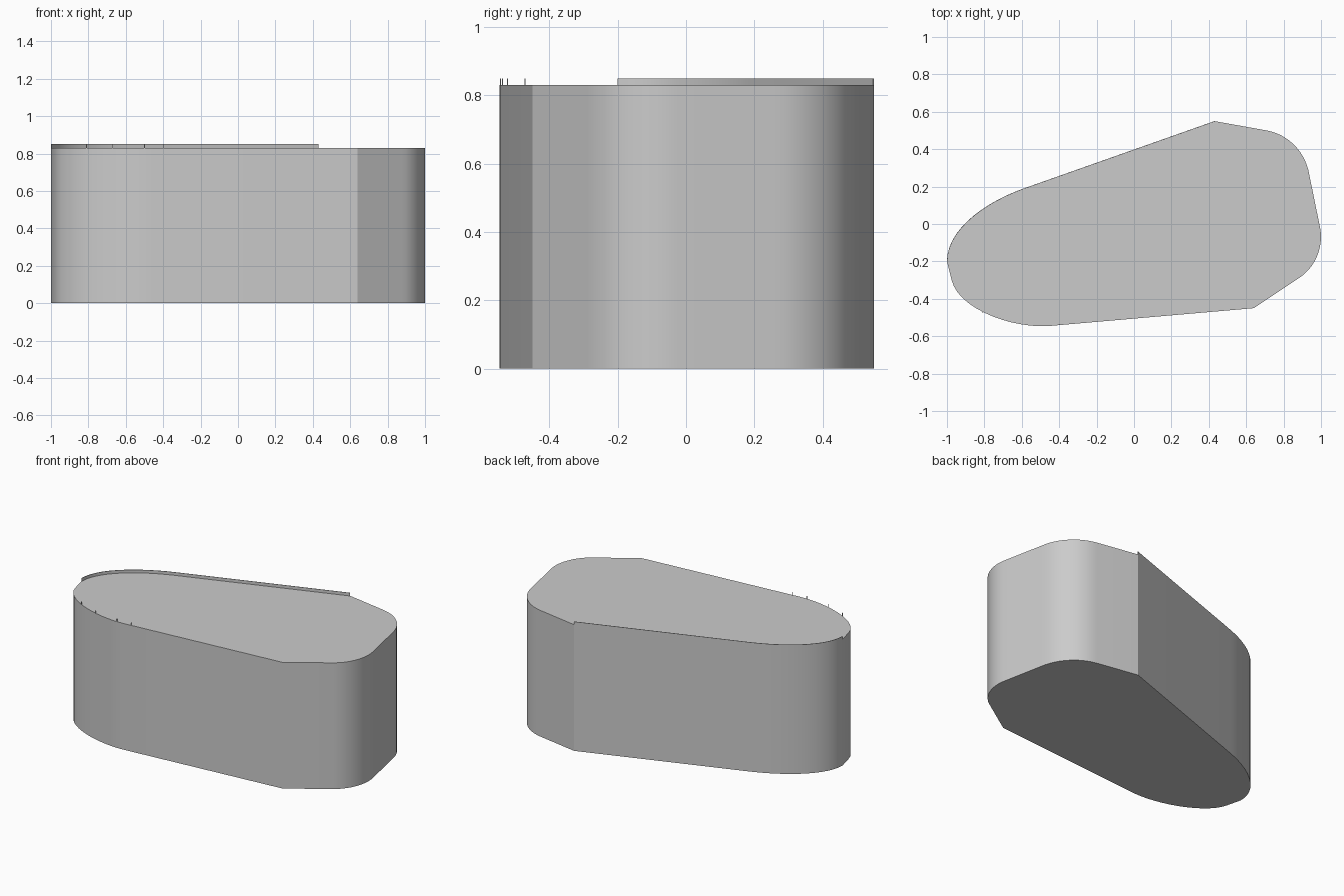
import bpy
import bmesh
from mathutils import Vector
from mathutils.geometry import interpolate_bezier

cube = bpy.data.objects.get("Cube")
if cube:
    bpy.data.objects.remove(cube, do_unlink=True)

BODY_TOP, RIM_TOP = 0.83, 0.85
WALL = 0.003

grey = bpy.data.materials.new("plain grey")
grey.use_nodes = True
colour = (0.6, 0.6, 0.6, 1)
grey.diffuse_color = colour
grey.node_tree.nodes["Principled BSDF"].inputs["Base Color"].default_value = colour


def arc(a, b, c, d, steps=14):
    """Points along a cubic curve."""
    return interpolate_bezier(*(Vector((*p, 0)) for p in (a, b, c, d)), steps)


def prism(name, outline, bottom, top):
    """Extrude a closed flat outline between two heights."""
    bm = bmesh.new()
    base = bm.faces.new([bm.verts.new((p.x, p.y, bottom)) for p in outline])
    out = bmesh.ops.extrude_face_region(bm, geom=[base])["geom"]
    moved = [v for v in out if isinstance(v, bmesh.types.BMVert)]
    bmesh.ops.translate(bm, verts=moved, vec=(0, 0, top - bottom))
    bmesh.ops.recalc_face_normals(bm, faces=bm.faces)
    mesh = bpy.data.meshes.new(name)
    bm.to_mesh(mesh)
    bm.free()
    mesh.materials.append(grey)
    obj = bpy.data.objects.new(name, mesh)
    bpy.context.collection.objects.link(obj)
    bpy.ops.object.select_all(action="DESELECT")
    obj.select_set(True)
    bpy.context.view_layer.objects.active = obj
    bpy.ops.object.shade_smooth_by_angle(angle=0.42)
    return obj


# Outline: rounded ends joined by straight runs and two sharp corners
back_corner = Vector((0.43, 0.55, 0))
front_corner = Vector((0.64, -0.45, 0))
back_left = arc((0.71, 0.50), (0.83, 0.478), (0.92, 0.38), (0.938, 0.26))
front_left = arc((0.995, -0.02), (1.015, -0.12), (0.97, -0.235), (0.88, -0.29))
front_right = arc((-0.45, -0.545), (-0.66, -0.56), (-0.94, -0.45), (-0.975, -0.30))
back_right = arc((-1, -0.2), (-1, -0.03), (-0.80, 0.115), (-0.59, 0.19))

# Main block
prism("body", [back_corner, *back_left, *front_left, front_corner,
               *front_right, *back_right], 0, BODY_TOP)

# Thin raised lip along the back
lip = [*back_right, back_corner]
inner = []
for i, p in enumerate(lip):
    along = (lip[min(i + 1, len(lip) - 1)] - lip[max(i - 1, 0)]).normalized()
    inner.append(p + Vector((along.y, -along.x, 0)) * WALL)
prism("back_lip", lip + inner[::-1], BODY_TOP, RIM_TOP)

# Tiny upright pins on the front edge
for n, x in enumerate((-0.81, -0.67, -0.5, -0.4)):
    edge = min([*front_right, Vector((-0.4, -0.54, 0))], key=lambda p: abs(p.x - x))
    centre = Vector((x, edge.y + WALL, 0))
    corners = [centre + Vector((sx, sy, 0)) * WALL / 2
               for sx, sy in ((-1, -1), (1, -1), (1, 1), (-1, 1))]
    prism(f"edge_pin_{n + 1}", corners, BODY_TOP, RIM_TOP)
